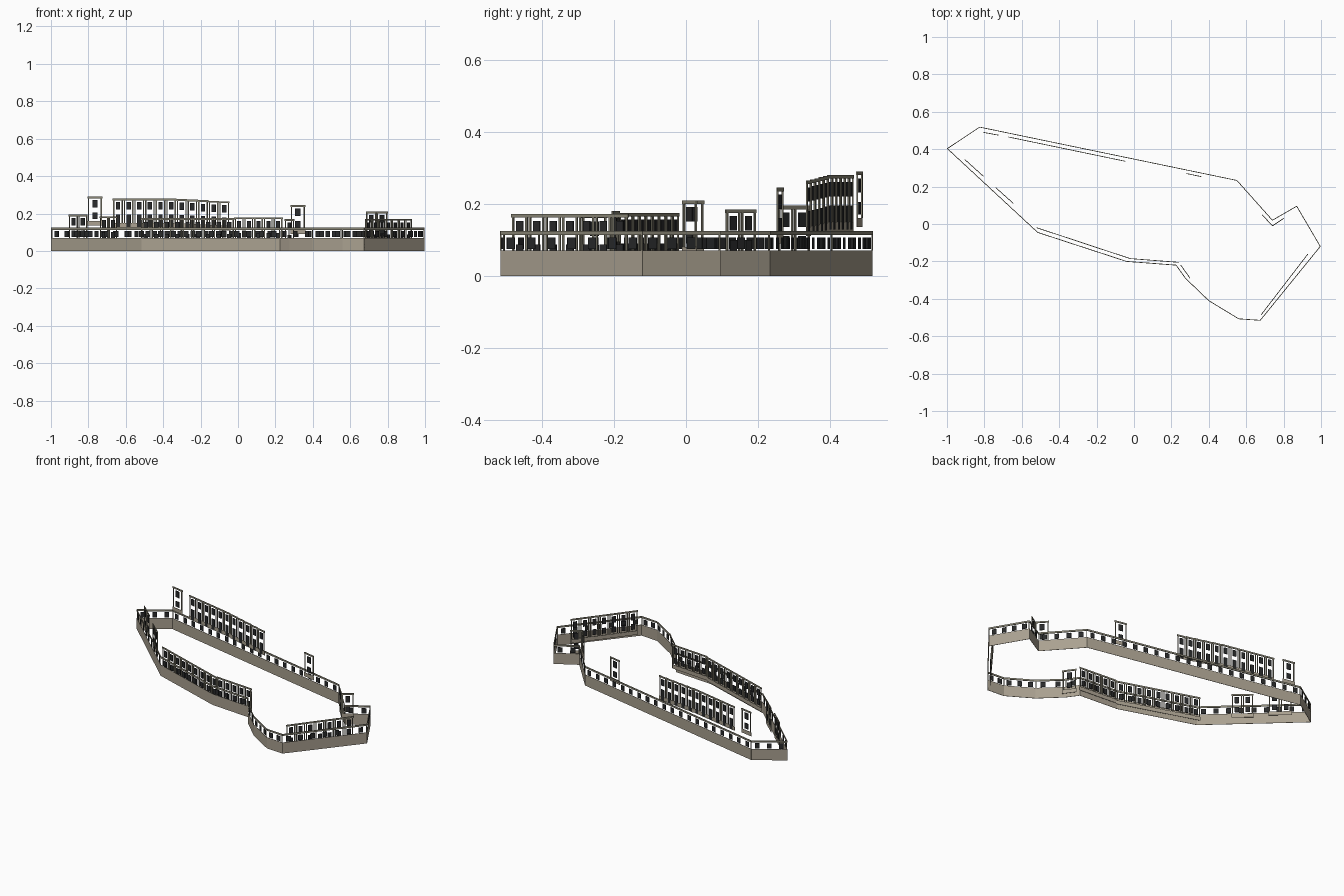
import bpy, bmesh, math
from mathutils import Vector, Matrix

cube = bpy.data.objects.get("Cube")
if cube:
    bpy.data.objects.remove(cube)


def material(name, rgb):
    m = bpy.data.materials.new(name)
    m.use_nodes = True
    m.diffuse_color = (*rgb, 1)
    m.node_tree.nodes["Principled BSDF"].inputs["Base Color"].default_value = (*rgb, 1)
    return m


STONE = material("tan_stone", (0.40, 0.355, 0.28))
TRIM = material("grey_trim", (0.26, 0.245, 0.185))
GLASS = material("dark_glass", (0.022, 0.023, 0.024))


class Part:
    """Collects upright slabs into one object."""

    def __init__(self, name, mat):
        self.name, self.mat, self.bm = name, mat, bmesh.new()

    def slab(self, a, b, s0, s1, z0, z1, thick):
        # Slab on the line a-b, from distance s0 to s1 along it
        a, b = Vector(a), Vector(b)
        d = (b - a).normalized()
        mid = a + d * (s0 + s1) / 2
        mat = (Matrix.Translation((mid.x, mid.y, (z0 + z1) / 2))
               @ Matrix.Rotation(math.atan2(d.y, d.x), 4, "Z")
               @ Matrix.Diagonal((s1 - s0, thick, z1 - z0, 1)))
        bmesh.ops.create_cube(self.bm, size=1, matrix=mat)

    def finish(self):
        mesh = bpy.data.meshes.new(self.name)
        self.bm.to_mesh(mesh)
        self.bm.free()
        mesh.materials.append(self.mat)
        bpy.context.collection.objects.link(bpy.data.objects.new(self.name, mesh))


# Outer perimeter: solid base, row of floating panes, top rail
outline = [(-.998, .403), (-.825, .518), (.55, .233), (.74, .02), (.87, .095),
           (.996, -.12), (.675, -.515), (.56, -.507), (.4, -.41), (.275, -.29),
           (.225, -.22), (-.04, -.2), (-.515, -.045)]
base = Part("perimeter_base", STONE)
rail = Part("perimeter_rail", TRIM)
posts = Part("perimeter_corner_posts", TRIM)
panes = Part("perimeter_windows", GLASS)
for a, b in zip(outline, outline[1:] + outline[:1]):
    length = (Vector(b) - Vector(a)).length
    base.slab(a, b, 0, length, 0, .07, .002)
    rail.slab(a, b, 0, length, .113, .124, .004)
    posts.slab(a, b, 0, .005, .07, .113, .003)
    count = max(1, round(length / .07))
    pitch = length / count
    for i in range(count):
        c = (i + .5) * pitch
        panes.slab(a, b, c - .014, c + .014, .074, .107, .002)
for part in (base, rail, posts, panes):
    part.finish()


def facade(name, a, b, top, bays, step=0, doors=False):
    """Two-storey facade of equal bays, stepping down along its length."""
    sill = Part(name + "_sill", STONE)
    frame = Part(name + "_frame", TRIM)
    glass = Part(name + "_windows", GLASS)
    pitch = (Vector(b) - Vector(a)).length / bays
    for i in range(bays):
        s, e = i * pitch, (i + 1) * pitch
        t = top - step * max(0, i - bays // 2)
        low = t - .155
        sill.slab(a, b, s, e, low, low + .025, .002)
        frame.slab(a, b, s, e, t - .01, t, .004)
        # Paired posts leave a narrow gap between neighbouring houses
        for p in (s + .003, e - .009):
            frame.slab(a, b, p, p + .006, low + .025, t - .01, .004)
        c = (s + e) / 2
        half = min(.014, pitch * .2)
        lower = .004 if doors else .035
        for z0, z1 in ((lower, .07), (.096, .136)):
            glass.slab(a, b, c - half, c + half, low + z0, low + z1, .004)
    for part in (sill, frame, glass):
        part.finish()


# Set-back facades
facade("back_tower", (-.805, .49), (-.725, .475), .29, 1)
facade("back_terrace", (-.67, .465), (-.045, .335), .28, 11, .003, doors=True)
facade("back_left_tower", (.28, .27), (.36, .253), .245, 1)
facade("right_rear_house", (-.905, .345), (-.805, .255), .195, 2)
facade("right_front_house", (-.74, .195), (-.645, .11), .185, 2)
facade("front_terrace", (-.52, -.02), (-.02, -.185), .175, 9)
facade("front_middle_terrace", (-.02, -.185), (.24, -.205), .18, 5)
facade("front_notch_house", (.25, -.22), (.3, -.29), .17, 1)
facade("left_terrace", (.68, -.485), (.93, -.16), .172, 7)
facade("corner_house_a", (.685, .05), (.74, -.01), .21, 1)
facade("corner_house_b", (.74, -.01), (.8, .03), .21, 1)
